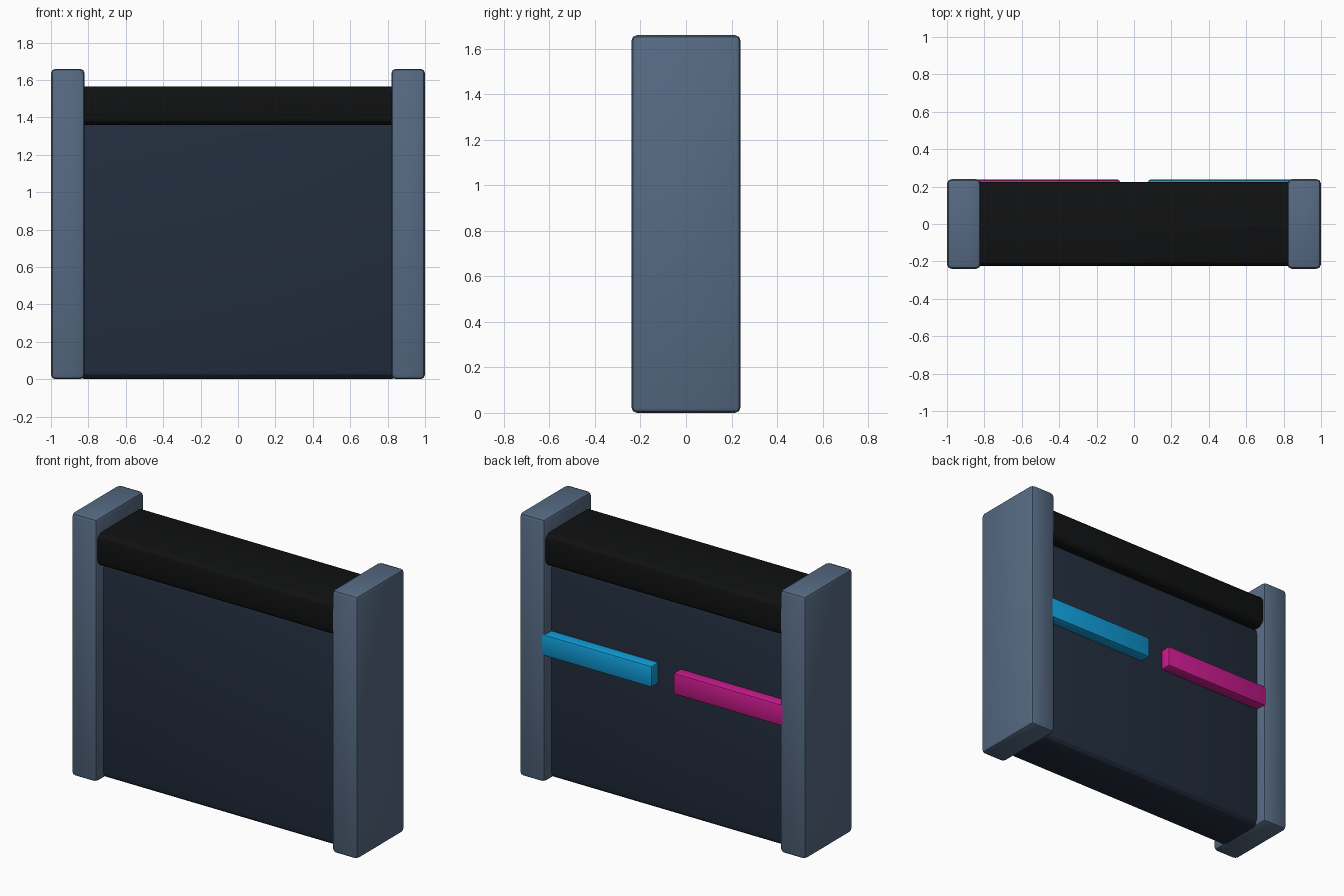
import bpy

if "Cube" in bpy.data.objects:
    bpy.data.objects.remove(bpy.data.objects["Cube"])


def material(name, hex_code):
    srgb = [int(hex_code[i:i + 2], 16) / 255 for i in (0, 2, 4)]
    linear = [c / 12.92 if c <= 0.04045 else ((c + 0.055) / 1.055) ** 2.4 for c in srgb]
    mat = bpy.data.materials.new(name)
    mat.diffuse_color = (*linear, 1)
    mat.use_nodes = True
    mat.node_tree.nodes["Principled BSDF"].inputs["Base Color"].default_value = mat.diffuse_color
    return mat


def block(name, low, high, bevel, segments, mat):
    """Bevelled box between two opposite corners."""
    center = [(a + b) / 2 for a, b in zip(low, high)]
    bpy.ops.mesh.primitive_cube_add(size=1, location=center)
    obj = bpy.context.object
    obj.name = name
    obj.scale = [b - a for a, b in zip(low, high)]
    bpy.ops.object.transform_apply(location=False, rotation=False, scale=True)
    mod = obj.modifiers.new("rounded_edges", 'BEVEL')
    mod.width = bevel
    mod.segments = segments
    bpy.ops.object.modifier_apply(modifier=mod.name)
    bpy.ops.object.shade_smooth_by_angle(angle=0.5)
    obj.data.materials.append(mat)
    return obj


slate = material("slate", "566A83")
navy = material("navy", "222D3D")
black = material("black", "101112")
blue = material("blue", "109CD8")
pink = material("pink", "C81A8C")

# Side posts
for side, x in (("left", -0.91), ("right", 0.91)):
    block(side + "_post", (x - 0.09, -0.24, 0), (x + 0.09, 0.24, 1.66), 0.025, 2, slate)

# Recessed panel and the padded rail above it
block("panel", (-0.87, -0.17, 0.002), (0.87, 0.17, 1.37), 0.045, 3, navy)
block("top_rail", (-0.86, -0.225, 1.36), (0.86, 0.225, 1.565), 0.04, 3, black)

# Coloured strips on the back
block("blue_strip", (0.075, 0.14, 0.80), (0.86, 0.237, 0.935), 0.012, 2, blue)
block("pink_strip", (-0.86, 0.14, 0.80), (-0.075, 0.237, 0.935), 0.012, 2, pink)
